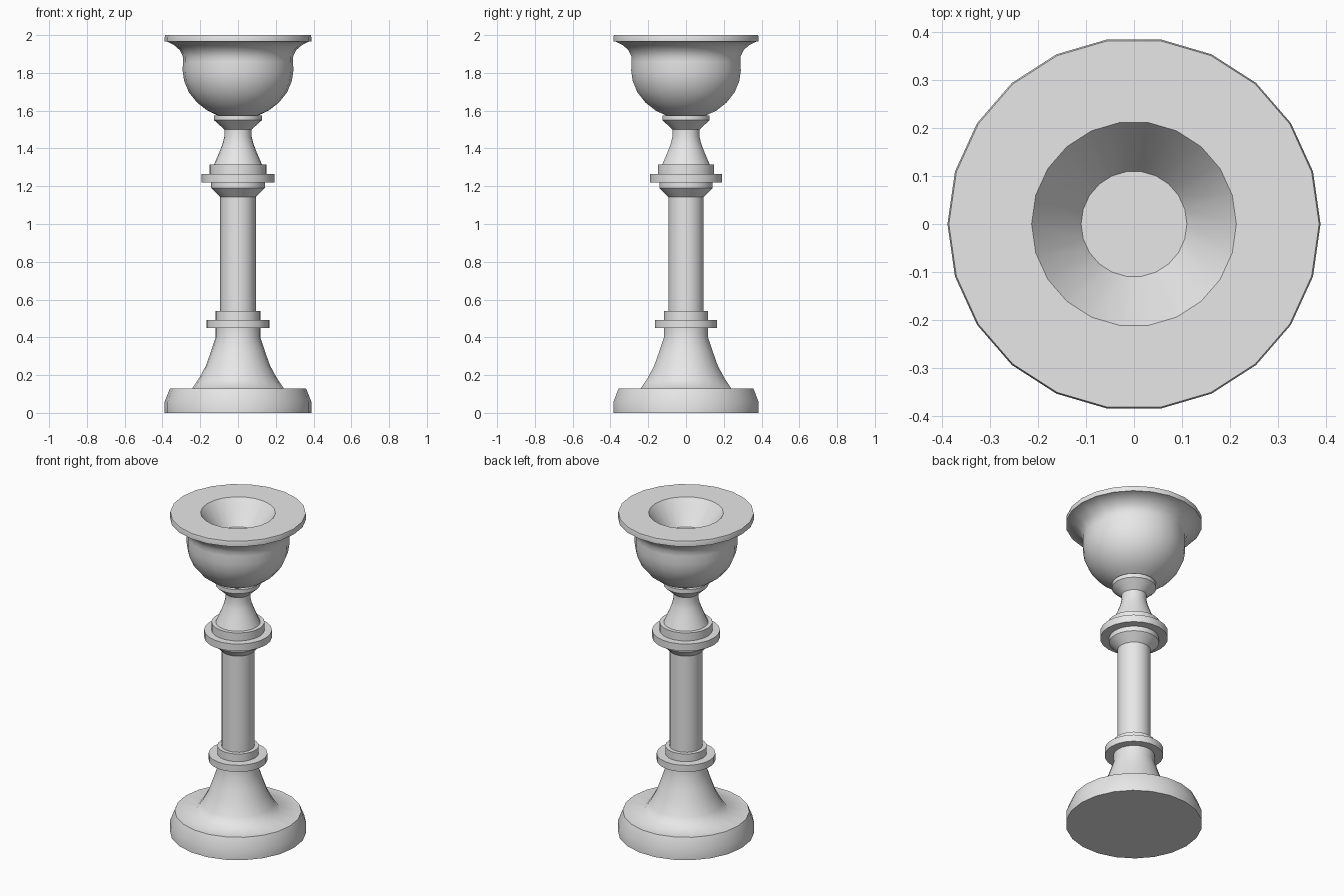
import bpy, bmesh, math

SIDES = 22

cube = bpy.data.objects.get("Cube")
if cube:
    bpy.data.objects.remove(cube, do_unlink=True)

grey = bpy.data.materials.new("plain grey")
grey.use_nodes = True
grey.diffuse_color = (0.8, 0.8, 0.8, 1)
grey.node_tree.nodes["Principled BSDF"].inputs["Base Color"].default_value = (0.8, 0.8, 0.8, 1)


def turn(name, profile, crease=35):
    """Revolve (radius, height) points about z; a zero radius closes the end."""
    bm = bmesh.new()
    rings = []
    for r, z in profile:
        if r == 0:
            rings.append([bm.verts.new((0, 0, z))] * SIDES)
        else:
            angles = [math.tau * i / SIDES for i in range(SIDES)]
            rings.append([bm.verts.new((r * math.cos(a), r * math.sin(a), z)) for a in angles])
    for low, high in zip(rings, rings[1:]):
        for i in range(SIDES):
            j = (i + 1) % SIDES
            corners = [low[i], low[j], high[j], high[i]]
            bm.faces.new(list(dict.fromkeys(corners)))
    mesh = bpy.data.meshes.new(name)
    bm.to_mesh(mesh)
    bm.free()
    mesh.materials.append(grey)
    obj = bpy.data.objects.new(name, mesh)
    bpy.context.collection.objects.link(obj)
    bpy.ops.object.select_all(action='DESELECT')
    obj.select_set(True)
    bpy.context.view_layer.objects.active = obj
    bpy.ops.object.shade_smooth_by_angle(angle=math.radians(crease))
    return obj


# Plinth with its flared pedestal
turn("base", [(0, 0), (.388, 0), (.388, .06), (.36, .13), (.242, .13),
              (.205, .185), (.17, .25), (.143, .325), (.118, .40), (.118, .45)], 62)

# Lower ring and its collar
turn("lower_ring", [(.118, .45), (.167, .45), (.167, .492), (.118, .492),
                    (.118, .54), (.094, .54)])

# Straight column
turn("column", [(.094, .54), (.094, 1.143)])

# Upper ring between chamfered and straight collars
turn("upper_ring", [(.094, 1.143), (.142, 1.19), (.142, 1.22), (.193, 1.22),
                    (.193, 1.265), (.151, 1.265), (.151, 1.315), (.127, 1.315)])

# Narrow waisted neck with a small collar on top
turn("neck", [(.127, 1.315), (.098, 1.382), (.080, 1.43), (.072, 1.465), (.072, 1.50),
              (.127, 1.55), (.127, 1.575), (.108, 1.575)])

# Bowl with flared lip, flat rim and conical candle socket
turn("cup", [(.108, 1.575), (.163, 1.601), (.217, 1.643), (.26, 1.697), (.285, 1.757),
             (.293, 1.81), (.292, 1.86), (.292, 1.887), (.308, 1.92), (.335, 1.945),
             (.378, 1.967), (.388, 1.967), (.388, 1.988), (.385, 2), (.213, 2),
             (.11, 1.86), (0, 1.86)])
